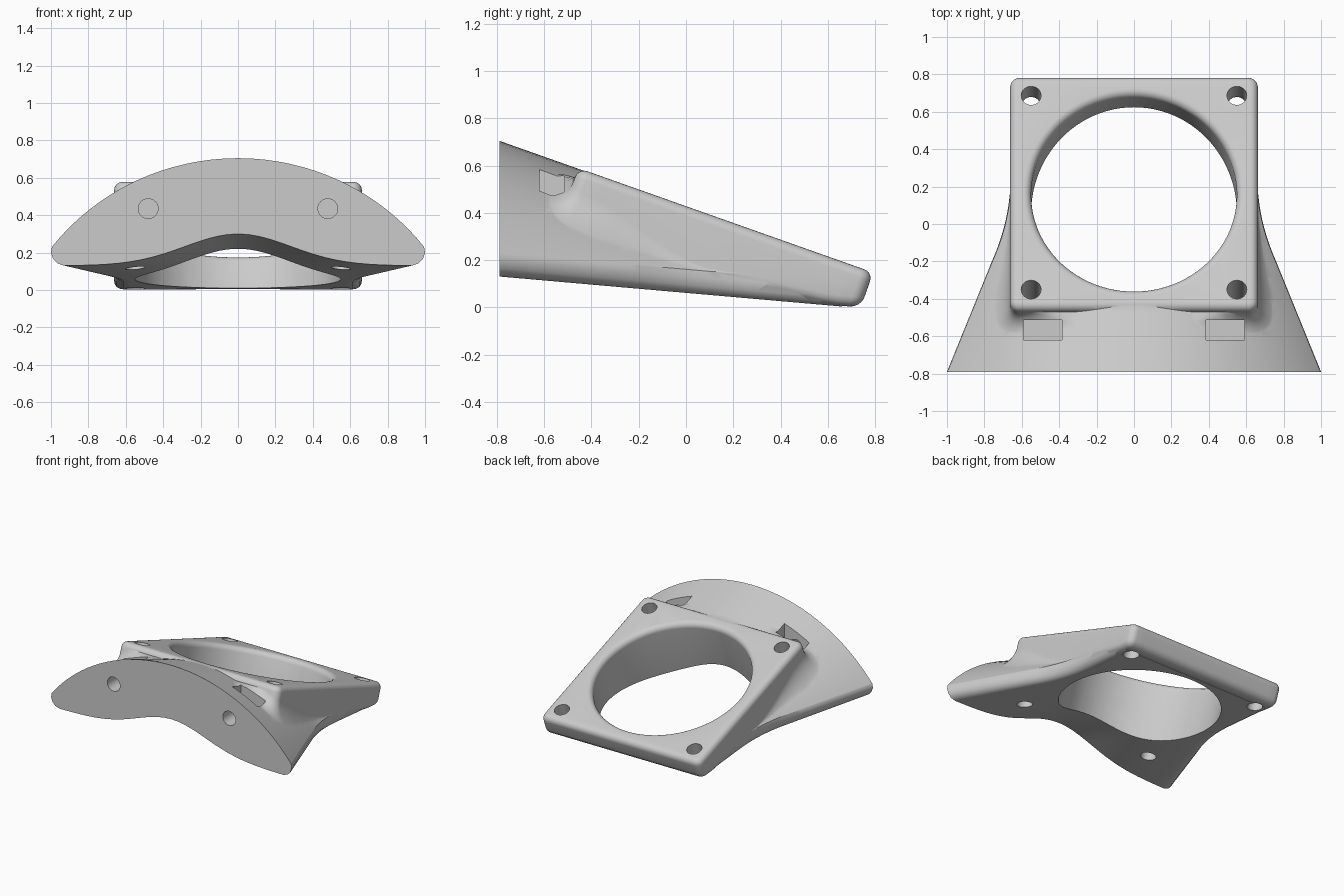
import bpy, bmesh, math
from mathutils import Vector, Matrix

old = bpy.data.objects.get("Cube")
if old:
    bpy.data.objects.remove(old, do_unlink=True)

grey = bpy.data.materials.new("light grey")
grey.use_nodes = True
grey.diffuse_color = (0.6, 0.6, 0.6, 1)
grey.node_tree.nodes["Principled BSDF"].inputs["Base Color"].default_value = (0.6, 0.6, 0.6, 1)

# Tilted frame of the square plate
TILT = math.atan(0.354)
N = Vector((0, math.sin(TILT), math.cos(TILT)))
V = Vector((0, math.cos(TILT), -math.sin(TILT)))
C = Vector((0, 0.168, 0.708 - 0.354 * (0.168 + 0.79)))
FRAME = Matrix.Translation(C) @ Matrix.Rotation(-TILT, 4, 'X')
HALF, CORNER = 0.662, 0.05


def clamp(a, lo, hi):
    return max(lo, min(hi, a))


# Arched wing surface, as functions of position
def width(y):
    if y < -0.2:
        return 1 - 0.407 * (y + 0.79)
    return 0.66 + 0.10 * (max(0, 0.25 - y) / 0.45) ** 2


def edge_z(y):
    return 0.13 - 0.087 * (y + 0.79)


def wing_top(x, y):
    u = clamp(abs(x) / width(y) / 0.995, 0, 1)
    drop = (1.265 - math.sqrt(1.265 ** 2 - u * u)) / (1.265 - math.sqrt(1.265 ** 2 - 1))
    peak = 0.705 - 0.354 * (y + 0.79)
    return peak - (peak - edge_z(y) - 0.1) * drop


def wing_bottom(x, y):
    u = x / width(y)
    fade = clamp((0.72 - y) / 1.51, 0, 1) ** 1.5
    return edge_z(y) + 0.17 * fade * math.exp(-(u / 0.4) ** 2)


def finish(bm, name):
    bmesh.ops.recalc_face_normals(bm, faces=bm.faces)
    me = bpy.data.meshes.new(name)
    bm.to_mesh(me)
    bm.free()
    me.materials.append(grey)
    ob = bpy.data.objects.new(name, me)
    bpy.context.collection.objects.link(ob)
    return ob


def loft(name, rings):
    bm = bmesh.new()
    loops = [[bm.verts.new(p) for p in ring] for ring in rings]
    n = len(loops[0])
    for a, b in zip(loops, loops[1:]):
        for i in range(n):
            j = (i + 1) % n
            bm.faces.new((a[i], a[j], b[j], b[i]))
    bm.faces.new(loops[0])
    bm.faces.new(loops[-1])
    return finish(bm, name)


# Wing: slices along y with rounded tips
TIP = [(1.0, 0.07), (0.988, 0.035), (0.965, 0.012)]
slices = []
for k in range(33):
    y = -0.79 + 1.45 * k / 32
    w, e = width(y), edge_z(y)
    ring = []
    for i in range(45):
        x = w * 0.995 * math.sin(math.pi * (i / 44 - 0.5))
        ring.append((x, y, wing_top(x, y)))
    ring += [(w * u, y, e + h) for u, h in TIP]
    for i in range(33):
        x = w * 0.93 * (1 - i / 16)
        ring.append((x, y, wing_bottom(x, y)))
    ring += [(-w * u, y, e + h) for u, h in reversed(TIP)]
    slices.append(ring)
body = loft("fan_mount", slices)


# Plate outline: rounded square points with outward directions
def outline():
    core, pts = HALF - CORNER, []
    for q in range(4):
        a0 = q * math.pi / 2
        cx, cy = [(1, 1), (-1, 1), (-1, -1), (1, -1)][q]
        for i in range(7):
            a = a0 + math.pi / 2 * i / 6
            pts.append((cx * core, cy * core, math.cos(a), math.sin(a)))
        dx, dy = -math.sin(a0 + math.pi / 2), math.cos(a0 + math.pi / 2)
        nx, ny = math.cos(a0 + math.pi / 2), math.sin(a0 + math.pi / 2)
        for i in range(1, 20):
            s = 2 * core * i / 20
            pts.append((cx * core + dx * s, cy * core + dy * s, nx, ny))
    return pts


def place(p, off, d, scale=1.0):
    u = (p[0] + p[2] * (CORNER + off)) * scale
    v = (p[1] + p[3] * (CORNER + off)) * scale
    return C + Vector((u, 0, 0)) + V * v - N * d


def depth_to(p, off, surface, scale=1.0):
    d = 0.1
    for _ in range(14):
        q = place(p, off, d, scale)
        d += q.z - surface(q.x, q.y)
    return d


def floor(x, y):
    return wing_bottom(x, y) + 0.003 + 0.05 * clamp((0.6 - y) / 0.4, 0, 1)


# Plate: rounded top edge, sides, fillet onto the wing, rounded underside
pts = outline()
ROUND = 0.04
rings = []
for i in range(6):
    a = math.pi / 2 * i / 5
    rings.append([place(p, -ROUND * (1 - math.sin(a)), ROUND * (1 - math.cos(a))) for p in pts])
FILLET = 7
steps = [[] for _ in range(FILLET)]
for p in pts:
    base = place(p, 0, depth_to(p, 0, wing_top))
    r = clamp((width(base.y) - HALF) * 0.6, 0.0, 0.1)
    for k in range(FILLET):
        a = math.pi / 2 * k / (FILLET - 1)
        s = r * (1 - math.cos(a))
        rise = r * (1 - math.sin(a))
        d = depth_to(p, s, wing_top) - rise + 0.004 * k / (FILLET - 1)
        limit = depth_to(p, 0, floor) - 0.055
        steps[k].append(place(p, s, clamp(d, ROUND + 0.001 * (k + 1), max(limit + 0.001 * k, 0.06))))
rings += steps
for i in range(5):
    a = math.pi / 2 * i / 4
    off, lift = -0.045 * (1 - math.cos(a)), 0.045 * (1 - math.sin(a))
    rings.append([place(p, off, depth_to(p, off, floor) - lift) for p in pts])
for sc in (0.93, 0.86, 0.79, 0.72, 0.65, 0.55, 0.4):
    rings.append([place(p, -0.045, depth_to(p, -0.045, floor, sc), sc) for p in pts])
plate = loft("plate", rings)


def boolean(target, other, operation):
    m = target.modifiers.new("cut", 'BOOLEAN')
    m.operation, m.solver, m.object = operation, 'EXACT', other
    bpy.ops.object.select_all(action='DESELECT')
    bpy.context.view_layer.objects.active = target
    target.select_set(True)
    bpy.ops.object.modifier_apply(modifier=m.name)
    bpy.data.objects.remove(other, do_unlink=True)


def turned(name, profile, matrix, sides):
    return loft(name, [[matrix @ Vector((r * math.cos(2 * math.pi * i / sides),
                                         r * math.sin(2 * math.pi * i / sides), z))
                        for i in range(sides)] for r, z in profile])


boolean(body, plate, 'UNION')

# Large air opening with a rounded upper lip
lip = [(0.59 - 0.04 * math.sin(a), -0.04 * (1 - math.cos(a)))
       for a in [math.pi / 2 * i / 6 for i in range(7)]]
boolean(body, turned("opening_cutter", [(0.59, 0.1)] + lip + [(0.55, -0.9)], FRAME, 96), 'DIFFERENCE')

# Corner screw holes
for sx in (-1, 1):
    for sy in (-1, 1):
        m = FRAME @ Matrix.Translation((sx * 0.55, sy * 0.55, 0))
        boolean(body, turned("screw_cutter", [(0.053, 0.1), (0.053, -0.9)], m, 32), 'DIFFERENCE')

# Nut slots and front bolt holes
for sx in (-1, 1):
    bm = bmesh.new()
    bmesh.ops.create_cube(bm, size=1, matrix=Matrix.Translation((sx * 0.487, -0.567, 0.64))
                          @ Matrix.Diagonal((0.206, 0.105, 0.6, 1)))
    boolean(body, finish(bm, "slot_cutter"), 'DIFFERENCE')
    m = Matrix.Translation((sx * 0.48, -0.9, 0.435)) @ Matrix.Rotation(-math.pi / 2, 4, 'X')
    boolean(body, turned("bolt_cutter", [(0.053, 0), (0.053, 0.33)], m, 32), 'DIFFERENCE')

bpy.ops.object.select_all(action='DESELECT')
body.select_set(True)
bpy.context.view_layer.objects.active = body
bpy.ops.object.shade_smooth_by_angle(angle=math.radians(32))
